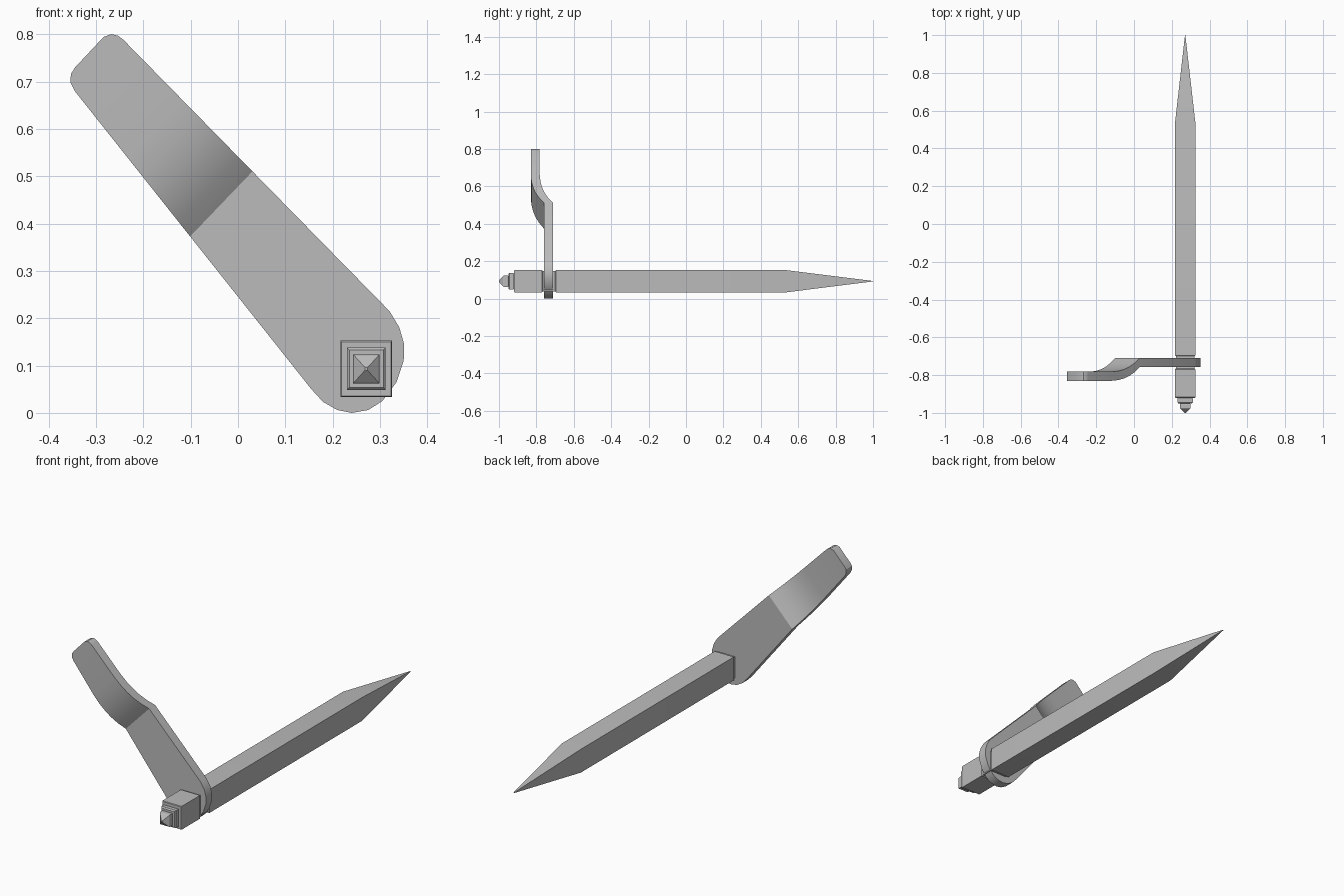
import bpy, bmesh
from mathutils import Vector

old = bpy.data.objects.get("Cube")
if old:
    bpy.data.objects.remove(old, do_unlink=True)

GREY = (0.5, 0.5, 0.5, 1)
steel = bpy.data.materials.new("grey_steel")
steel.use_nodes = True
steel.diffuse_color = GREY
steel.node_tree.nodes["Principled BSDF"].inputs["Base Color"].default_value = GREY


def finish(name, bm, angle):
    bmesh.ops.recalc_face_normals(bm, faces=bm.faces)
    mesh = bpy.data.meshes.new(name)
    bm.to_mesh(mesh)
    bm.free()
    mesh.materials.append(steel)
    obj = bpy.data.objects.new(name, mesh)
    bpy.context.collection.objects.link(obj)
    bpy.ops.object.select_all(action="DESELECT")
    obj.select_set(True)
    bpy.context.view_layer.objects.active = obj
    bpy.ops.object.shade_smooth_by_angle(angle=angle)


def square_bar(name, stations):
    """Loft a rectangular bar along y through (y, half width) stations."""
    bm = bmesh.new()
    rings = []
    for y, h in stations:
        rings.append([bm.verts.new((0.271 + sx * h, y, 0.093 + sz * h * 1.1))
                      for sx, sz in ((-1, -1), (1, -1), (1, 1), (-1, 1))])
    for a, b in zip(rings, rings[1:]):
        for i in range(4):
            j = (i + 1) % 4
            bm.faces.new((a[i], a[j], b[j], b[i]))
    bm.faces.new(rings[0])
    bm.faces.new(rings[-1])
    finish(name, bm, 0.3)


# Pointed square shank, the neck through the lever, and the stepped end
square_bar("spike_shank", [(-0.70, 0.050), (-0.695, 0.054), (0.535, 0.054), (1.0, 0.001)])
square_bar("neck", [(-0.77, 0.049), (-0.695, 0.049)])
square_bar("end_block", [(-0.92, 0.052), (-0.917, 0.054), (-0.77, 0.054), (-0.765, 0.050)])
square_bar("end_step", [(-0.95, 0.036), (-0.944, 0.041), (-0.925, 0.041), (-0.918, 0.037)])
square_bar("end_stud", [(-1.0, 0.003), (-0.978, 0.026), (-0.973, 0.028),
                        (-0.955, 0.028), (-0.945, 0.024)])

# Lever: flat tapered outline, cut across its length, then offset forward past the bend
outline = [(0.155, 0.05), (0.18, 0.023), (0.21, 0.006), (0.24, 0.0), (0.275, 0.006),
           (0.305, 0.025), (0.335, 0.065), (0.35, 0.11), (0.351, 0.145), (0.341, 0.18),
           (0.32, 0.215), (-0.242, 0.788), (-0.254, 0.797), (-0.268, 0.80), (-0.284, 0.794),
           (-0.344, 0.73), (-0.353, 0.716), (-0.354, 0.698), (-0.345, 0.68)]
along = Vector((-0.72, 0, 0.69))
bend = [(0.33, 0), (0.37, 0.027), (0.41, 0.047), (0.45, 0.060), (0.49, 0.068), (0.54, 0.072)]


def offset(s):
    if s <= bend[0][0]:
        return 0
    for (s0, f0), (s1, f1) in zip(bend, bend[1:]):
        if s <= s1:
            return f0 + (f1 - f0) * (s - s0) / (s1 - s0)
    return bend[-1][1]


bm = bmesh.new()
bm.faces.new([bm.verts.new((x, -0.71, z)) for x, z in outline])
for s, _ in bend:
    bmesh.ops.bisect_plane(bm, geom=bm.verts[:] + bm.edges[:] + bm.faces[:],
                           plane_co=along * s / along.length_squared, plane_no=along)
ext = bmesh.ops.extrude_face_region(bm, geom=bm.faces[:])
for v in ext["geom"]:
    if isinstance(v, bmesh.types.BMVert):
        v.co.y -= 0.048
for v in bm.verts:
    v.co.y -= offset(v.co.dot(along))
finish("bent_lever", bm, 0.5)
